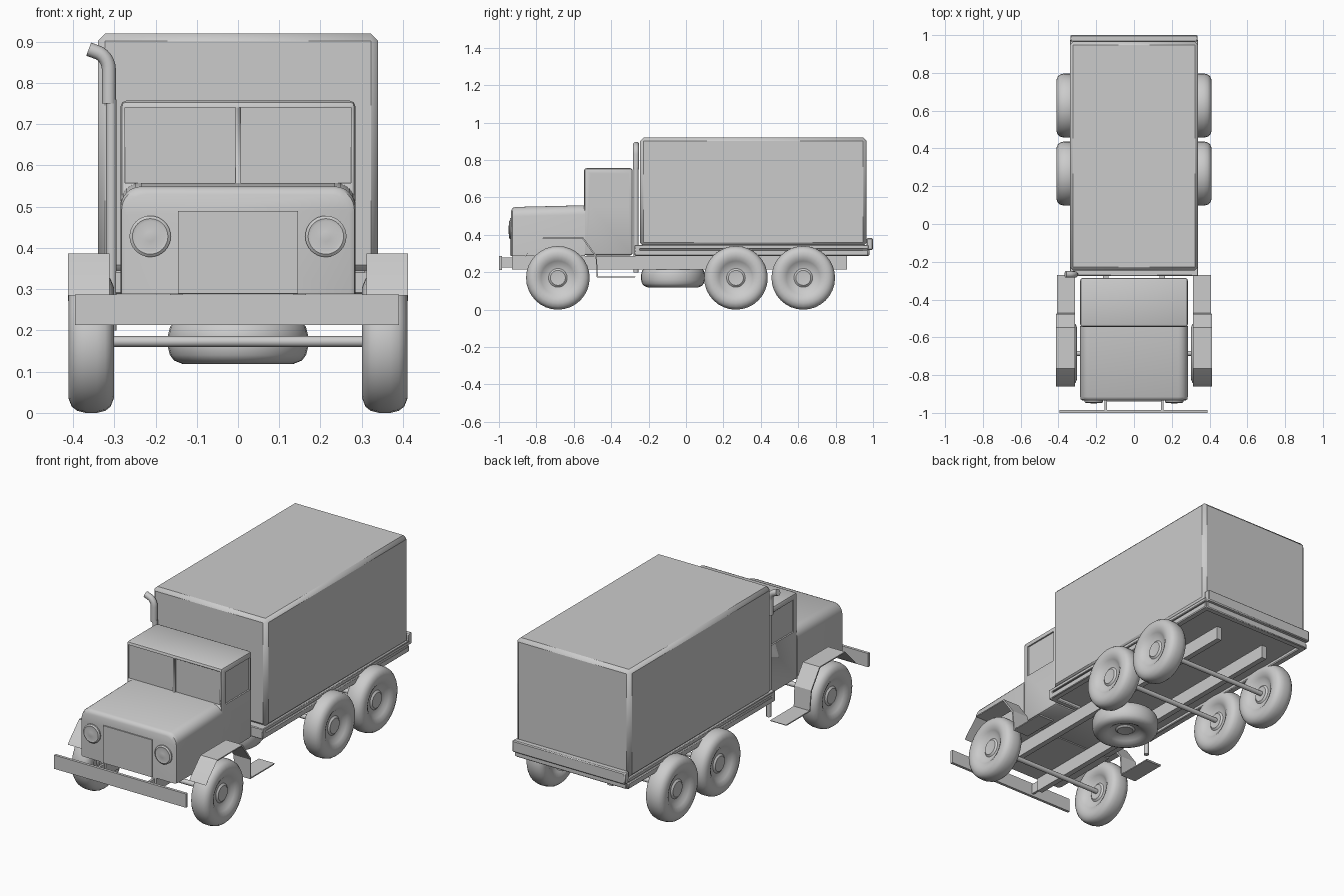
import bpy, bmesh, math
from mathutils import Vector, Matrix

if "Cube" in bpy.data.objects:
    bpy.data.objects.remove(bpy.data.objects["Cube"], do_unlink=True)

GREY = (0.6, 0.6, 0.6, 1)
mat = bpy.data.materials.new("plain grey")
mat.use_nodes = True
mat.diffuse_color = GREY
mat.node_tree.nodes["Principled BSDF"].inputs["Base Color"].default_value = GREY


def finish(name, bm, bevel=0, segments=1, angle=40):
    bmesh.ops.recalc_face_normals(bm, faces=bm.faces)
    mesh = bpy.data.meshes.new(name)
    bm.to_mesh(mesh)
    bm.free()
    ob = bpy.data.objects.new(name, mesh)
    bpy.context.collection.objects.link(ob)
    mesh.materials.append(mat)
    bpy.ops.object.select_all(action='DESELECT')
    ob.select_set(True)
    bpy.context.view_layer.objects.active = ob
    if bevel:
        mod = ob.modifiers.new("edge", 'BEVEL')
        mod.width, mod.segments = bevel, segments
        bpy.ops.object.modifier_apply(modifier=mod.name)
    bpy.ops.object.shade_smooth_by_angle(angle=math.radians(angle))
    return ob


def box(name, x, y, z, bevel=0, segments=1):
    """Box from (low, high) pairs."""
    bm = bmesh.new()
    bmesh.ops.create_cube(bm, size=1)
    for v in bm.verts:
        v.co = [(a + b) / 2 + c * (b - a) for (a, b), c in zip((x, y, z), v.co)]
    return finish(name, bm, bevel, segments)


def loft(name, rings, caps=True, closed=False, angle=40):
    """Skin a list of equally sized point loops."""
    bm = bmesh.new()
    loops = [[bm.verts.new(p) for p in ring] for ring in rings]
    pairs = list(zip(loops, loops[1:])) + ([(loops[-1], loops[0])] if closed else [])
    for a, b in pairs:
        for i in range(len(a)):
            j = (i + 1) % len(a)
            bm.faces.new((a[i], a[j], b[j], b[i]))
    if caps:
        bm.faces.new(loops[0])
        bm.faces.new(loops[-1])
    return finish(name, bm, angle=angle)


def lathe(name, profile, place, steps=32):
    """Spin (radius, height) points round z, then place the result."""
    rings = []
    for r, h in profile:
        turn = [2 * math.pi * k / steps for k in range(steps)]
        rings.append([place @ Vector((r * math.cos(t), r * math.sin(t), h)) for t in turn])
    return loft(name, rings)


def tube(name, path, radius, steps=12):
    """Round pipe along a path lying in an xz or yz plane."""
    path = [Vector(p) for p in path]
    rings = []
    for i, p in enumerate(path):
        d = path[min(i + 1, len(path) - 1)] - path[max(i - 1, 0)]
        rot = Vector((0, 0, 1)).rotation_difference(d)
        rings.append([p + rot @ Vector((radius * math.cos(t), radius * math.sin(t), 0))
                      for t in (2 * math.pi * k / steps for k in range(steps))])
    return loft(name, rings)


# Cargo body and flat bed
box("cargo_box", (-.34, .34), (-.245, .965), (.34, .92), .018)
box("bed_floor", (-.325, .325), (-.265, .97), (.305, .345))
for s, side in ((-1, "right"), (1, "left")):
    edge = sorted((s * .34, s * .305))
    box(side + "_bed_rim", edge, (-.275, .975), (.288, .32), .004)
    box(side + "_bed_strip", edge, (-.275, .975), (.325, .345), .003)
    # Chassis rails
    rail = sorted((s * .135, s * .165))
    box(side + "_chassis_rail", rail, (-.93, .86), (.215, .288))
    box(side + "_bumper_mount", sorted((s * .143, s * .155)), (-.99, -.9), (.225, .28))
box("bed_front_rim", (-.34, .34), (-.275, -.245), (.288, .345), .004)
box("bed_rear_rim", (-.33, .33), (.945, .98), (.288, .325), .004)
box("tail_beam", (-.337, .337), (.965, 1), (.32, .382), .005)
box("front_bumper", (-.395, .39), (-1, -.985), (.213, .287))

# Cab with recessed windows
cab = box("cab", (-.285, .285), (-.545, -.285), (.29, .757), .014, 2)
panes = [((x, x + .268), (-.6, -.535), (.557, .74)) for x in (-.274, .006)]
panes += [(sorted((s * .277, s * .4)), (-.51, -.305), (.555, .728)) for s in (-1, 1)]
for pane in panes:
    cutter = box("window_cutter", *pane)
    cutter.hide_render = True
    mod = cab.modifiers.new("window", 'BOOLEAN')
    mod.operation, mod.object, mod.solver = 'DIFFERENCE', cutter, 'EXACT'
    bpy.context.view_layer.objects.active = cab
    bpy.ops.object.modifier_apply(modifier=mod.name)
    bpy.data.objects.remove(cutter, do_unlink=True)


# Bonnet: rounded shoulders, lower at the nose
def bonnet_ring(y, top, half):
    ring = [(-half, y, .288), (half, y, .288)]
    for s in (1, -1):
        arc = []
        for k in range(7):
            t = k / 6 * math.pi / 2
            arc.append((s * (half - .05 + .05 * math.cos(t)), y, top - .05 + .05 * math.sin(t)))
        ring += arc if s > 0 else arc[::-1]
    return ring


loft("bonnet", [bonnet_ring(-.935, .53, .272), bonnet_ring(-.928, .543, .282),
                bonnet_ring(-.915, .549, .285), bonnet_ring(-.54, .558, .285)])
box("grille_plate", (-.145, .145), (-.941, -.93), (.289, .49))

# Headlights
for s, side in ((-1, "right"), (1, "left")):
    place = Matrix.Translation((s * .213, -.93, .428)) @ Matrix.Rotation(math.pi / 2, 4, 'X')
    lathe(side + "_headlight", [(.05, 0), (.05, .012), (.043, .017), (.036, .015), (.012, .02)], place)

# Wheels: outer face profile mirrored onto the inner face
outer = [(.02, .032), (.04, .034), (.05, .026), (.075, .03), (.09, .042), (.11, .053),
         (.135, .055), (.155, .047), (.165, .034), (.17, .014)]
tyre = outer + [(r, -h) for r, h in reversed(outer)]
for y, row in ((-.685, "front"), (.267, "middle"), (.627, "rear")):
    for s, side in ((-1, "right"), (1, "left")):
        place = Matrix.Translation((s * .356, y, .17)) @ Matrix.Rotation(s * math.pi / 2, 4, 'Y')
        lathe(f"{row}_{side}_wheel", tyre, place)
    tube(row + "_axle", [(-.33, y, .173), (.33, y, .173)], .013)
lathe("spare_wheel", tyre, Matrix.Translation((0, -.07, .174)))

# Front mudguards running down into the steps
guard = [(-.86, .285), (-.845, .305), (-.77, .38), (-.555, .38), (-.483, .28), (-.477, .172), (-.275, .172)]
for s, side in ((-1, "right"), (1, "left")):
    rings = []
    for y, z in guard:
        wide = .412 if y < -.48 else .407
        rings.append([(s * x, y + d, z + d) for x, d in
                      ((.312, 0), (wide, 0), (wide, .006), (.312, .006))])
    loft(side + "_mudguard", rings, angle=20)

# Exhaust stack with a bent tip
tube("exhaust_pipe", [(-.307, -.267, .2), (-.307, -.267, .76)], .013)
bend = [(-.355 + .042 * math.cos(t), -.267, .832 + .045 * math.sin(t))
        for t in (k / 6 * math.pi / 2 * .85 for k in range(7))]
tube("exhaust_tip", [(-.313, -.267, .75)] + bend + [(-.362, -.267, .882)], .017)
